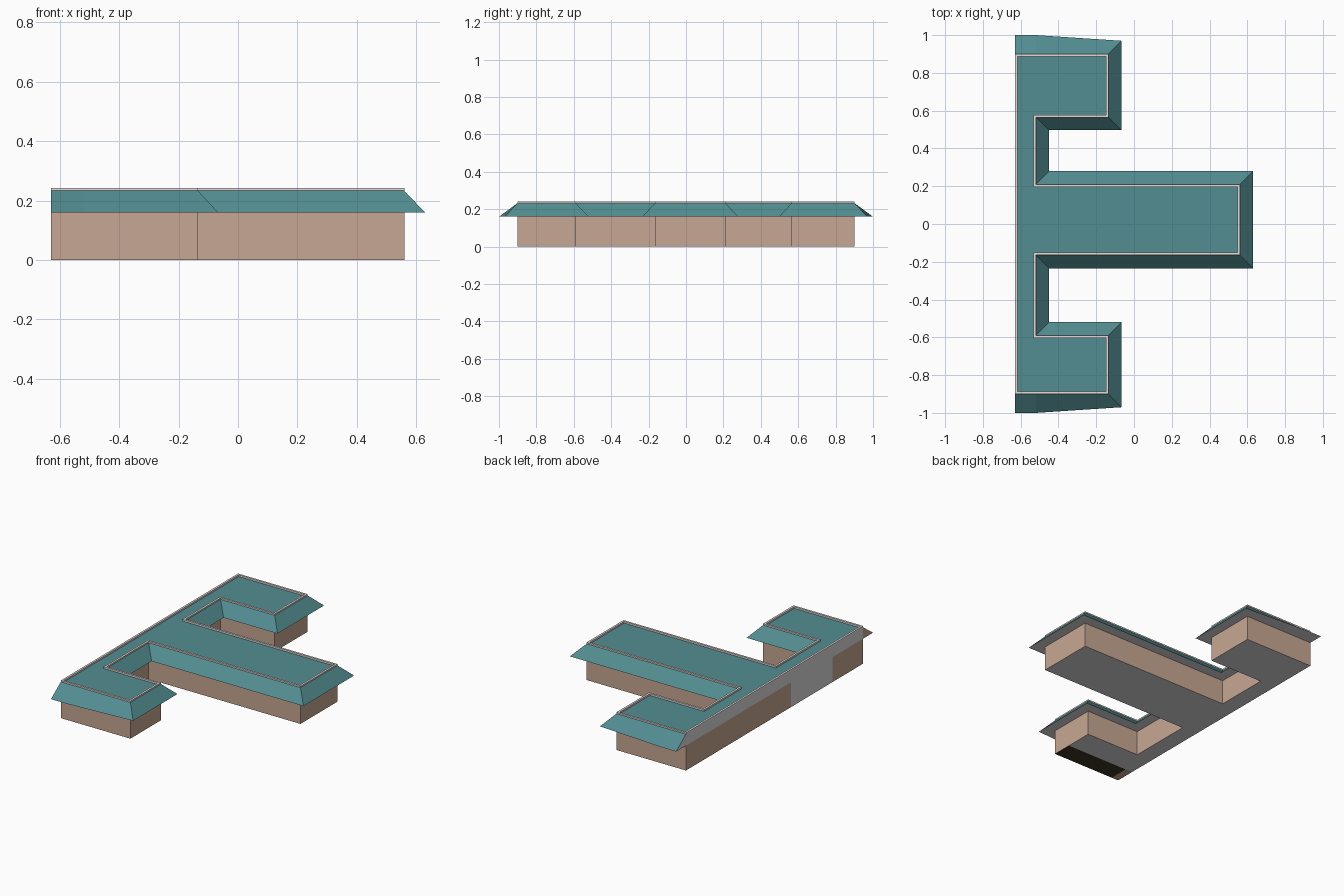
import bpy
from mathutils import Vector

if "Cube" in bpy.data.objects:
    bpy.data.objects.remove(bpy.data.objects["Cube"])


def material(name, hex_code):
    rgb = [int(hex_code[i:i + 2], 16) / 255 for i in (0, 2, 4)]
    lin = [c / 12.92 if c <= 0.04045 else ((c + 0.055) / 1.055) ** 2.4 for c in rgb]
    m = bpy.data.materials.new(name)
    m.diffuse_color = (*lin, 1)
    m.use_nodes = True
    m.node_tree.nodes["Principled BSDF"].inputs["Base Color"].default_value = m.diffuse_color
    return m


TEAL = material("teal roof", "528D91")
BROWN = material("brown wall", "C7A793")
GREY = material("light grey", "D9D9D9")
PALE = material("pale rim", "E9DDD9")
DARK = material("dark opening", "3B3421")


def build(name, faces, mat):
    """Object from faces given as lists of 3D points, sharing equal points."""
    index, polys = {}, []
    for f in faces:
        polys.append([index.setdefault(tuple(round(c, 5) for c in p), len(index)) for p in f])
    mesh = bpy.data.meshes.new(name)
    mesh.from_pydata(list(index), [], polys)
    mesh.materials.append(mat)
    ob = bpy.data.objects.new(name, mesh)
    bpy.context.collection.objects.link(ob)
    return ob


def at(outline, z):
    return [(x, y, z) for x, y in outline]


def strip(a, b, closed=True):
    """Quads joining two matching outlines."""
    n = len(a)
    return [[a[i], a[(i + 1) % n], b[(i + 1) % n], b[i]] for i in range(n if closed else n - 1)]


def inset(outline, d):
    """Mitred inward offset of a counter-clockwise outline."""
    pts, out = [Vector(p) for p in outline], []
    for i, p in enumerate(pts):
        e1 = (p - pts[i - 1]).normalized()
        e2 = (pts[(i + 1) % len(pts)] - p).normalized()
        n1, n2 = Vector((-e1.y, e1.x)), Vector((-e2.y, e2.x))
        out.append(tuple(p + (n1 + n2) * d / (1 + n1.dot(n2))))
    return out


BACK, EAVE, RIDGE, TOP, DECK = -0.63, 0.16, 0.233, 0.242, 0.231

# E-shaped plan and the wider eave line that matches it point for point
plan = [(BACK, -.9), (-.52, -.9), (-.135, -.9), (-.135, -.59), (-.52, -.59), (-.52, -.165), (.56, -.165),
        (.56, .21), (-.52, .21), (-.52, .565), (-.135, .565), (-.135, .9), (-.52, .9), (BACK, .9)]
eave = [(BACK, -1), (-.52, -1), (-.067, -.97), (-.067, -.52), (-.45, -.52), (-.45, -.235), (.63, -.235),
        (.63, .28), (-.45, .28), (-.45, .497), (-.067, .497), (-.067, .97), (-.52, 1), (BACK, 1)]
inner = inset(plan, 0.013)

# walls, sloping roof skirt and its underside (all open at the flush back)
build("walls", strip(at(plan, 0), at(plan, EAVE), False), BROWN)
build("roof_skirt", strip(at(eave, EAVE), at(plan, RIDGE), False), TEAL)
build("soffit", strip(at(plan, EAVE), at(eave, EAVE), False), GREY)

# flat deck inside a thin raised rim
build("roof_deck", [at(inner, DECK)], TEAL)
build("roof_rim", strip(at(plan, RIDGE), at(plan, TOP)) + strip(at(plan, TOP), at(inner, TOP))
      + strip(at(inner, TOP), at(inner, DECK)), PALE)


# back side: brown below the eave, grey above and behind one courtyard
def back_panel(y0, y1, z0, z1):
    return [(BACK, y1, z0), (BACK, y0, z0), (BACK, y0, z1), (BACK, y1, z1)]


build("back_wall", [back_panel(-.9, -.59, 0, EAVE), back_panel(-.165, .9, 0, EAVE)], BROWN)
build("back_panel", [back_panel(-.59, -.165, 0, EAVE), back_panel(-.9, .9, EAVE, RIDGE)], GREY)
build("left_gable_end", [[(BACK, 1, EAVE), (BACK, .9, EAVE), (BACK, .9, RIDGE)]], GREY)
build("right_gable_end", [[(BACK, -.9, EAVE), (BACK, -1, EAVE), (BACK, -.9, RIDGE)]], BROWN)

# underside with a dark strip at the front end
floor = [(x, max(y, -.77)) for x, y in plan]
build("floor", [at(floor, 0)[::-1]], GREY)


def floor_strip(x0, x1):
    return [(x0, -.9, 0), (x0, -.77, 0), (x1, -.77, 0), (x1, -.9, 0)]


build("floor_opening", [floor_strip(-.58, -.135)], DARK)
build("floor_edge", [floor_strip(BACK, -.58)], BROWN)
